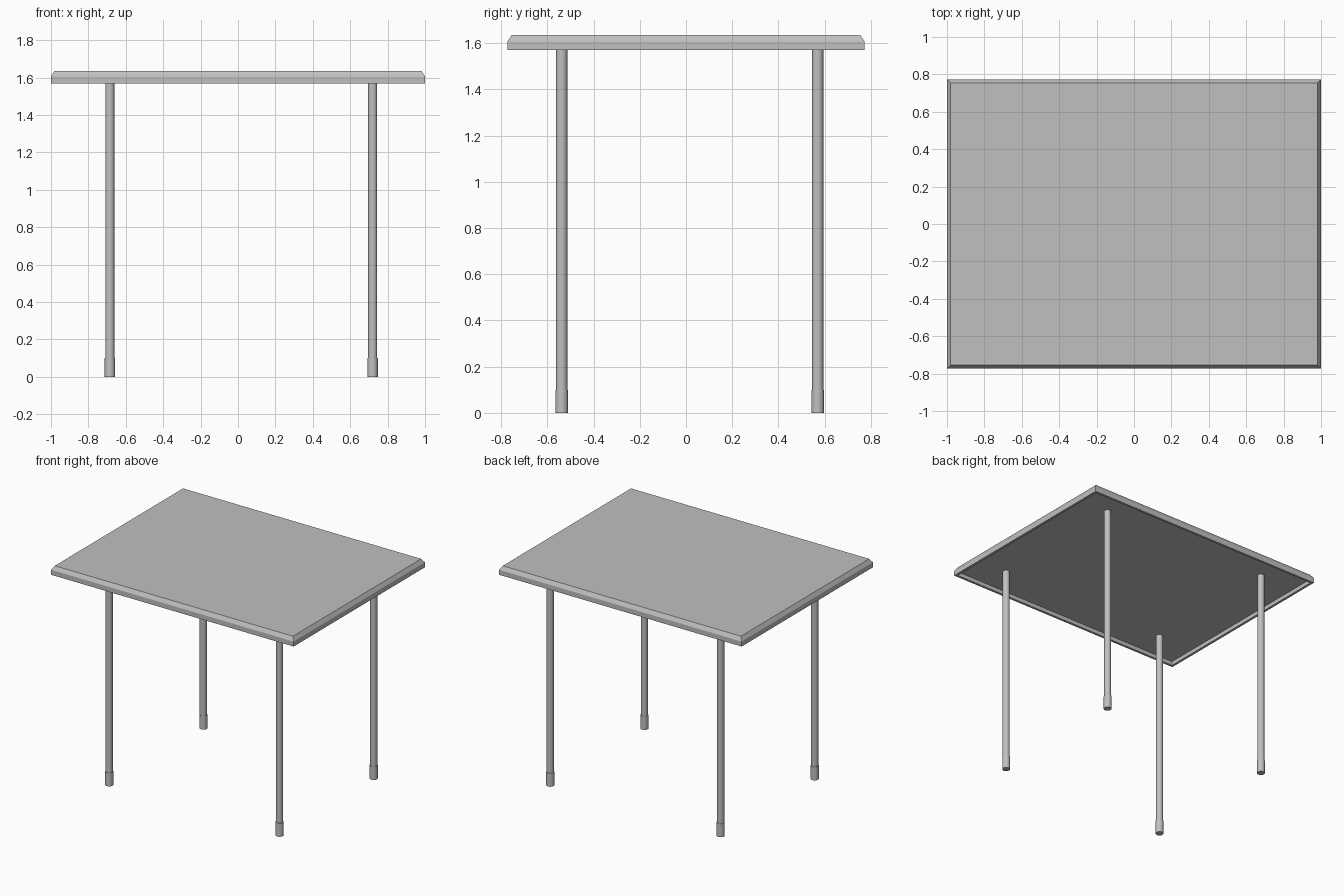
import bpy
import bmesh
import math

cube = bpy.data.objects.get("Cube")
if cube:
    bpy.data.objects.remove(cube, do_unlink=True)

HALF_X, HALF_Y = 1.0, 0.773
RIM_Z, TOP_Z, CEILING_Z = 1.57, 1.635, 1.60

grey = bpy.data.materials.new("light_grey")
grey.use_nodes = True
colour = (0.53, 0.53, 0.53, 1)
grey.diffuse_color = colour
grey.node_tree.nodes["Principled BSDF"].inputs["Base Color"].default_value = colour


def make_tabletop(name, levels):
    """Stack rectangles given as (inset, height), bridge them and cap both ends."""
    bm = bmesh.new()
    rings = []
    for inset, z in levels:
        x, y = HALF_X - inset, HALF_Y - inset
        rings.append([bm.verts.new((sx * x, sy * y, z))
                      for sx, sy in ((-1, -1), (1, -1), (1, 1), (-1, 1))])
    for low, high in zip(rings, rings[1:]):
        for i in range(4):
            j = (i + 1) % 4
            bm.faces.new((low[i], low[j], high[j], high[i]))
    bm.faces.new(rings[0])
    bm.faces.new(rings[-1])
    bmesh.ops.recalc_face_normals(bm, faces=bm.faces)
    mesh = bpy.data.meshes.new(name)
    bm.to_mesh(mesh)
    bm.free()
    obj = bpy.data.objects.new(name, mesh)
    bpy.context.collection.objects.link(obj)
    mesh.materials.append(grey)


def make_post(name, x, y, radius, bottom, top):
    """Upright round post with smooth sides and sharp ends."""
    bpy.ops.mesh.primitive_cylinder_add(vertices=24, radius=radius, depth=top - bottom,
                                        location=(x, y, (bottom + top) / 2))
    obj = bpy.context.object
    obj.name = name
    obj.data.materials.append(grey)
    bpy.ops.object.shade_smooth_by_angle(angle=math.radians(35))


# Tabletop: bevelled upper edge, recessed underside inside a thin rim
make_tabletop("tabletop", [
    (0.018, CEILING_Z), (0.018, RIM_Z),
    (0, RIM_Z), (0, 1.607), (0.018, TOP_Z),
])

# Four legs, each with a slightly wider foot
for side, x in (("right", -0.685), ("left", 0.72)):
    for end, y in (("front", -0.538), ("back", 0.57)):
        make_post(f"{end}_{side}_leg", x, y, 0.0245, 0.09, CEILING_Z + 0.005)
        make_post(f"{end}_{side}_foot", x, y, 0.0275, 0, 0.1)
